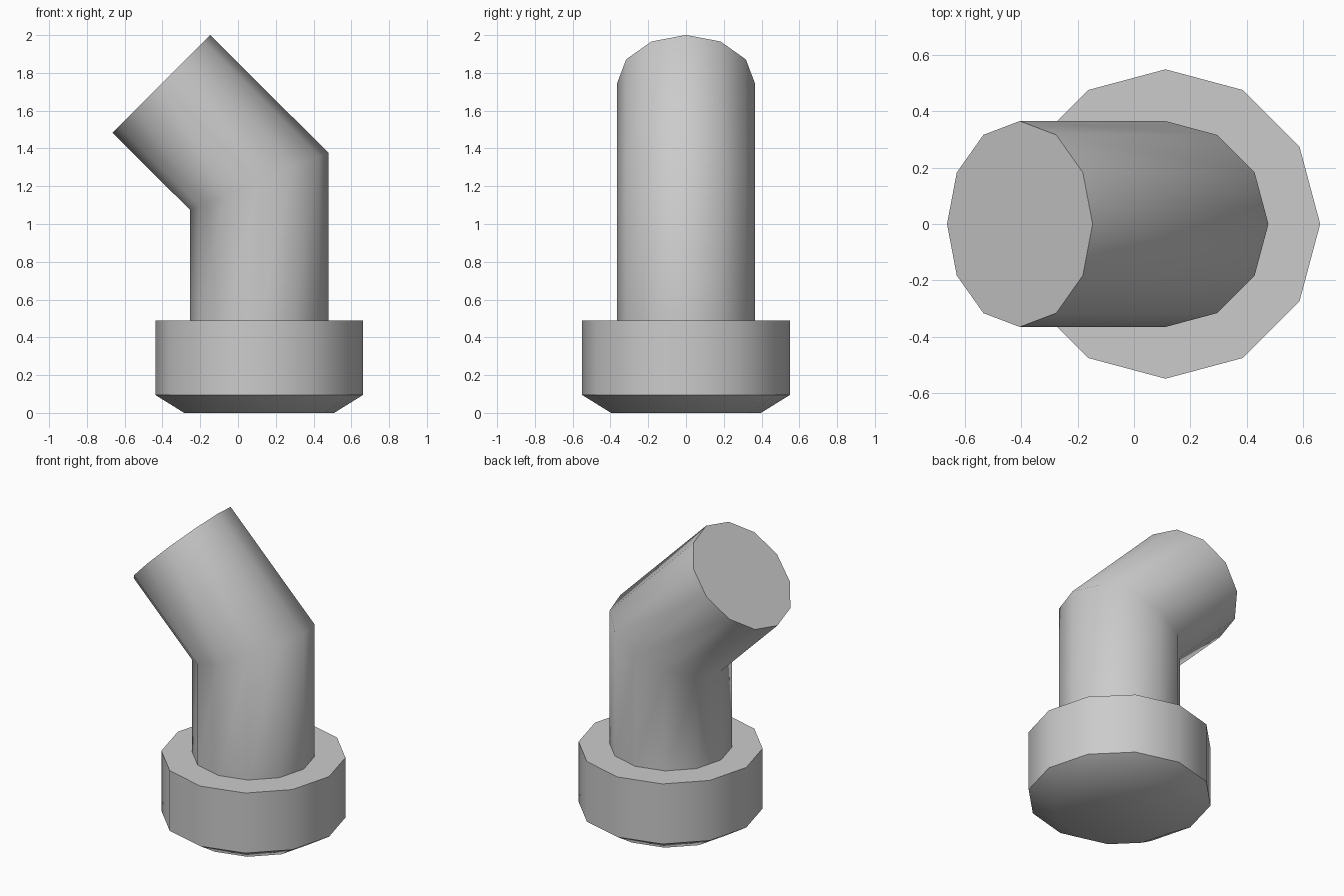
import bpy, bmesh, math
from mathutils import Matrix, Vector

cube = bpy.data.objects.get("Cube")
if cube:
    bpy.data.objects.remove(cube, do_unlink=True)

SIDES = 12
AXIS_X = 0.112

grey = bpy.data.materials.new("light grey")
grey.use_nodes = True
colour = (0.6, 0.6, 0.6, 1)
grey.diffuse_color = colour
grey.node_tree.nodes["Principled BSDF"].inputs["Base Color"].default_value = colour


def ring(bm, centre, rx, ry, tilt=0):
    """Twelve-sided ring, leaning towards -x by tilt."""
    turn = Matrix.Rotation(-tilt, 3, 'Y')
    points = []
    for i in range(SIDES):
        a = 2 * math.pi * i / SIDES
        points.append(bm.verts.new(Vector(centre) + turn @ Vector((rx * math.cos(a), ry * math.sin(a), 0))))
    return points


def loft(name, sections):
    """Closed solid through a list of rings."""
    bm = bmesh.new()
    rings = [ring(bm, *s) for s in sections]
    for low, high in zip(rings, rings[1:]):
        for i in range(SIDES):
            j = (i + 1) % SIDES
            bm.faces.new((low[i], low[j], high[j], high[i]))
    bm.faces.new(rings[0][::-1])
    bm.faces.new(rings[-1])
    mesh = bpy.data.meshes.new(name)
    bm.to_mesh(mesh)
    bm.free()
    mesh.materials.append(grey)
    obj = bpy.data.objects.new(name, mesh)
    bpy.context.collection.objects.link(obj)
    bpy.ops.object.select_all(action='DESELECT')
    obj.select_set(True)
    bpy.context.view_layer.objects.active = obj
    bpy.ops.object.shade_smooth_by_angle(angle=math.radians(50))


# Wide collar with a tapered underside
loft("collar", [
    ((AXIS_X, 0, 0), 0.397, 0.397),
    ((AXIS_X, 0, 0.095), 0.55, 0.55),
    ((AXIS_X, 0, 0.49), 0.55, 0.55),
])

# Pipe with a mitred 45 degree bend
R = 0.366
BEND = math.radians(45)
loft("bent_pipe", [
    ((AXIS_X, 0, 0.48), R, R),
    ((AXIS_X, 0, 1.226), R / math.cos(BEND / 2), R, BEND / 2),
    ((-0.406, 0, 1.742), R, R, BEND),
])
